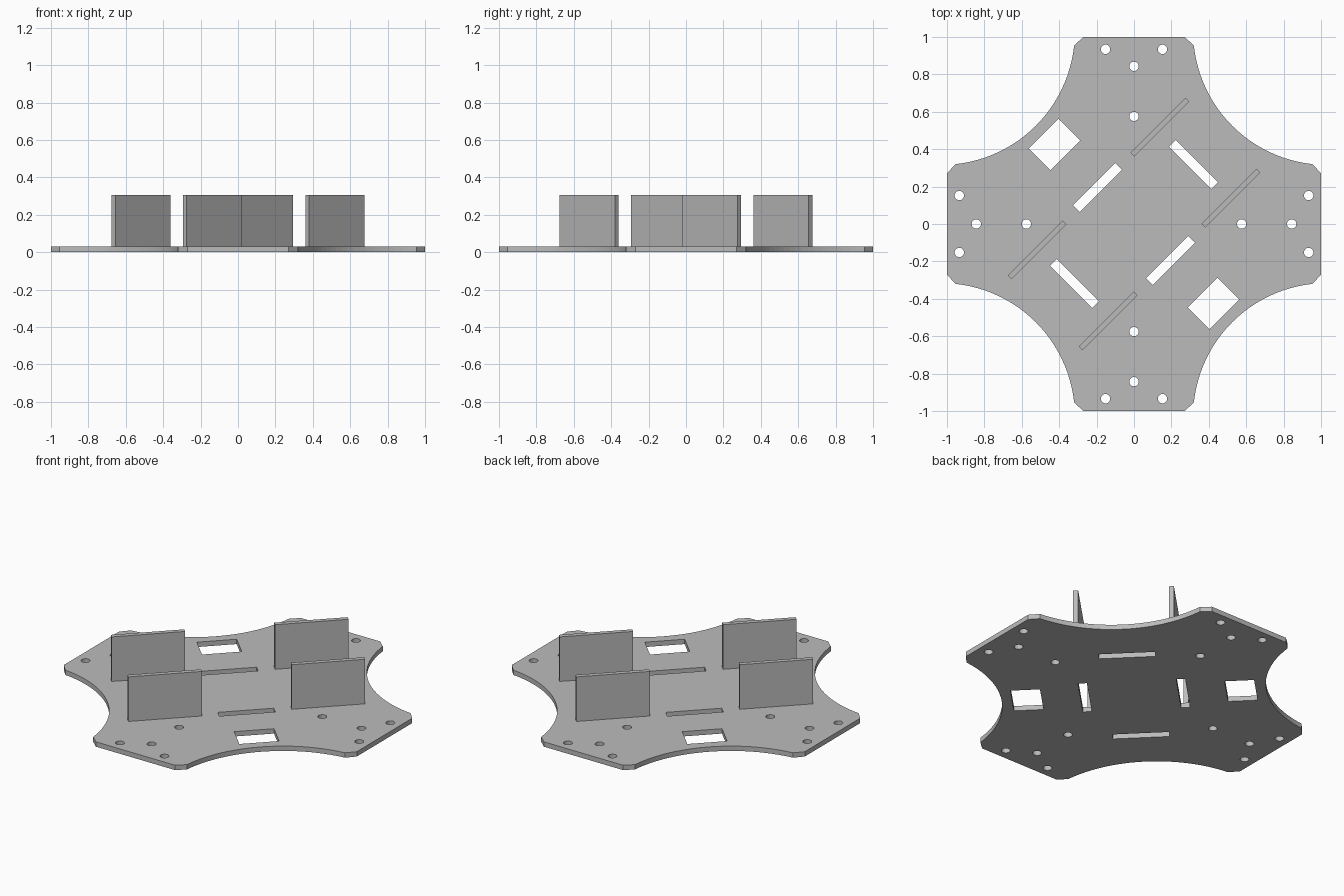
import bpy
from math import cos, sin, pi, atan2, hypot

cube = bpy.data.objects.get("Cube")
if cube:
    bpy.data.objects.remove(cube, do_unlink=True)

THICK = 0.03      # base plate thickness
WALL_TOP = 0.305

grey = bpy.data.materials.new("plain_grey")
grey.use_nodes = True
colour = (0.5, 0.5, 0.5, 1)
grey.diffuse_color = colour
grey.node_tree.nodes["Principled BSDF"].inputs["Base Color"].default_value = colour


def turn(p, a):
    return (p[0] * cos(a) - p[1] * sin(a), p[0] * sin(a) + p[1] * cos(a))


def circle(cx, cy, r, n=24):
    return [(cx + r * cos(2 * pi * i / n), cy + r * sin(2 * pi * i / n)) for i in range(n)]


def slot(cx, cy, length, width, angle):
    corners = [(-1, -1), (1, -1), (1, 1), (-1, 1)]
    pts = [turn((sx * length / 2, sy * width / 2), angle) for sx, sy in corners]
    return [(cx + x, cy + y) for x, y in pts]


# Outline: four chamfered arm ends joined by concave arcs
def outline():
    c, edge, side = 1.03, 0.955, 0.32
    r = hypot(c - side, c - edge)
    a0 = atan2(side - c, edge - c)
    a1 = atan2(edge - c, side - c)
    steps = 24
    quarter = [(1, -0.27), (1, 0.27)]
    quarter += [(c + r * cos(a0 + (a1 - a0) * i / steps),
                 c + r * sin(a0 + (a1 - a0) * i / steps)) for i in range(steps + 1)]
    return [turn(p, k * pi / 2) for k in range(4) for p in quarter]


loops = [outline()]

# Round screw holes on each arm
for k in range(4):
    for spot in [(0.575, 0), (0.843, 0), (0.934, 0.152), (0.934, -0.152)]:
        loops.append(circle(*turn(spot, k * pi / 2), 0.025))

# Strap slots and rectangular windows, in opposite pairs
for s in (1, -1):
    loops.append(slot(-0.195 * s, 0.195 * s, 0.318, 0.05, pi / 4))
    loops.append(slot(0.318 * s, 0.318 * s, 0.318, 0.05, -pi / 4))
    loops.append(slot(-0.425 * s, 0.425 * s, 0.226, 0.166, pi / 4))

# Base plate: filled flat curve with holes, extruded and turned into a mesh
curve = bpy.data.curves.new("base_plate", "CURVE")
curve.dimensions = "2D"
curve.fill_mode = "BOTH"
curve.extrude = THICK / 2
for pts in loops:
    spline = curve.splines.new("POLY")
    spline.points.add(len(pts) - 1)
    for point, (x, y) in zip(spline.points, pts):
        point.co = (x, y, 0, 1)
    spline.use_cyclic_u = True
curve.materials.append(grey)
plate = bpy.data.objects.new("base_plate", curve)
plate.location.z = THICK / 2
bpy.context.collection.objects.link(plate)
bpy.ops.object.select_all(action="DESELECT")
plate.select_set(True)
bpy.context.view_layer.objects.active = plate
bpy.ops.object.convert(target="MESH")
bpy.ops.object.shade_flat()

# Upright walls, all parallel on the diagonal
walls = {"back_wall": (0.138, 0.518), "left_wall": (0.518, 0.138),
         "right_wall": (-0.518, -0.138), "front_wall": (-0.138, -0.518)}
for name, (x, y) in walls.items():
    bpy.ops.mesh.primitive_cube_add(size=1, location=(x, y, (THICK + WALL_TOP) / 2),
                                    rotation=(0, 0, pi / 4))
    wall = bpy.context.object
    wall.name = name
    wall.scale = (0.417, 0.028, WALL_TOP - THICK)
    wall.data.materials.append(grey)
